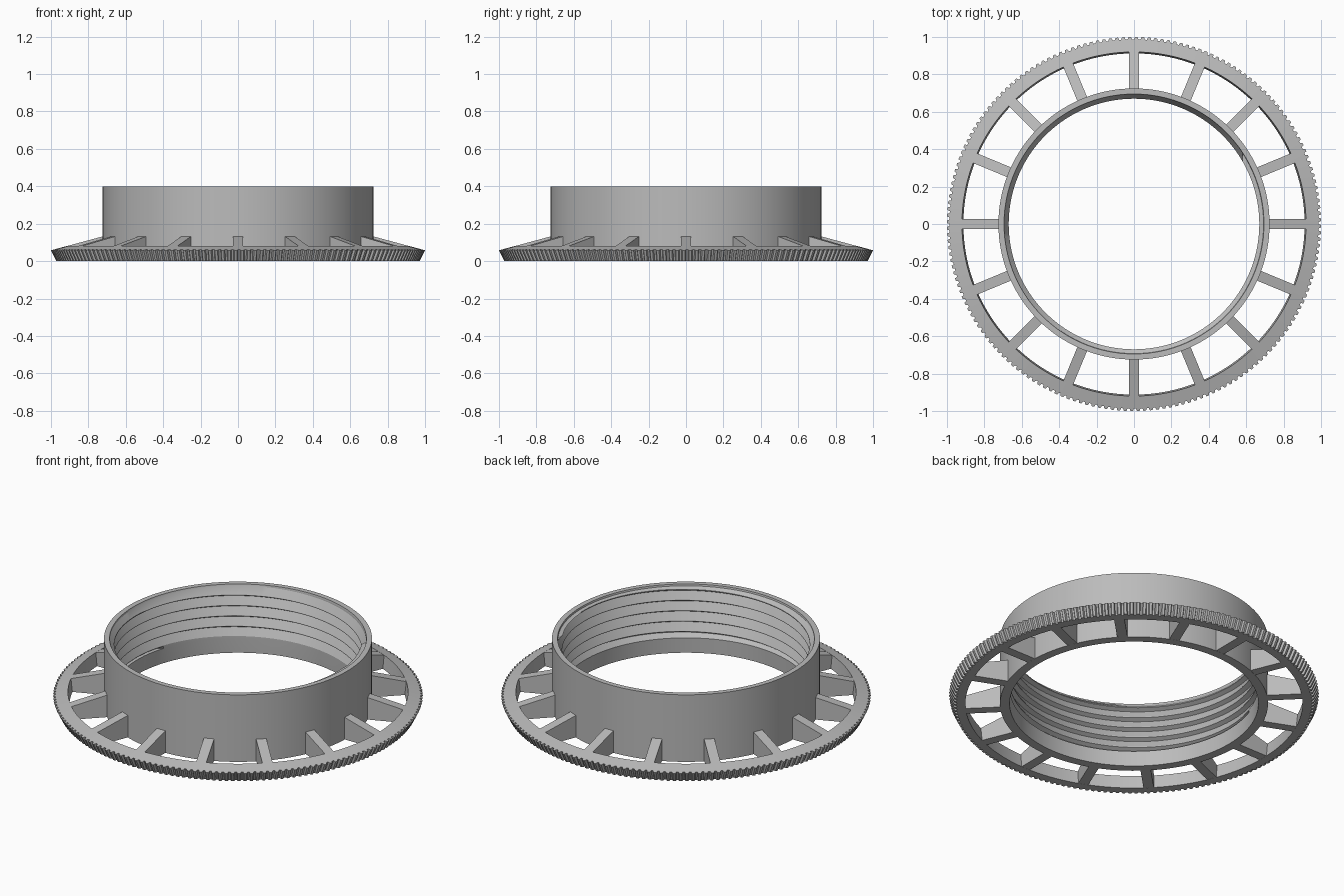
import bpy, bmesh, math

if "Cube" in bpy.data.objects:
    bpy.data.objects.remove(bpy.data.objects["Cube"], do_unlink=True)

TAU = 2 * math.pi
SEGMENTS = 120
TEETH = 180
SPOKES = 16
PITCH = 0.062
THREAD_LOW, THREAD_HIGH = 0.09, 0.39
CREST, ROOT = 0.67, 0.693

grey = bpy.data.materials.new("grey plastic")
grey.use_nodes = True
grey.diffuse_color = (0.5, 0.5, 0.5, 1)
grey.node_tree.nodes["Principled BSDF"].inputs["Base Color"].default_value = (0.5, 0.5, 0.5, 1)


def polar(r, angle, z):
    return (r * math.cos(angle), r * math.sin(angle), z)


def cone_height(r):
    """Height of the sloping top shared by the rim and the spokes."""
    return 0.058 + 0.27 * (1 - r)


def finish(bm, name):
    bmesh.ops.remove_doubles(bm, verts=bm.verts, dist=0.00005)
    bmesh.ops.recalc_face_normals(bm, faces=bm.faces)
    mesh = bpy.data.meshes.new(name)
    bm.to_mesh(mesh)
    bm.free()
    obj = bpy.data.objects.new(name, mesh)
    bpy.context.collection.objects.link(obj)
    mesh.materials.append(grey)
    bpy.ops.object.select_all(action='DESELECT')
    obj.select_set(True)
    bpy.context.view_layer.objects.active = obj
    bpy.ops.object.shade_smooth_by_angle(angle=math.radians(25))
    return obj


def sweep(columns, name):
    """Join closed cross-sections given as (angle, [(r, z), ...]) into a ring."""
    bm = bmesh.new()
    rings = [[bm.verts.new(polar(r, a, z)) for r, z in section] for a, section in columns]
    for here, there in zip(rings, rings[1:]):
        n = len(here)
        for i in range(n):
            j = (i + 1) % n
            quad = [here[i], here[j], there[j], there[i]]
            # Skip quads that collapse where the thread runs out
            if len({tuple(round(c, 5) for c in v.co) for v in quad}) > 2:
                bm.faces.new(quad)
    return finish(bm, name)


# Threaded collar: plain outside, sawtooth helix inside
def thread_point(turn, step, r):
    z = PITCH * (turn + step)
    if z <= THREAD_LOW:
        return (CREST, THREAD_LOW)
    if z >= THREAD_HIGH:
        return (ROOT, THREAD_HIGH)
    return (r, z)


def collar_section(fraction):
    section = [(0.673, 0), (0.725, 0), (0.725, 0.4), (0.695, 0.4)]
    for turn in range(8, -2, -1):
        for step, r in ((0.98, ROOT), (0.28, CREST), (0.2, CREST), (0.0, ROOT)):
            section.append(thread_point(turn + fraction, step, r))
    return section


sweep([(TAU * i / SEGMENTS, collar_section(i / SEGMENTS)) for i in range(SEGMENTS + 1)],
      "threaded_collar")

# Outer rim with fine grip teeth on its flared edge
columns = []
for tooth in range(TEETH):
    for step, depth in ((0.0, 0.013), (0.3, 0.013), (0.45, 0), (0.85, 0)):
        top = 1 - depth
        columns.append((TAU * (tooth + step) / TEETH,
                        [(0.912, 0), (0.972 - depth, 0), (top, cone_height(top)),
                         (0.92, cone_height(0.92))]))
columns.append((TAU, columns[0][1]))
sweep(columns, "toothed_rim")

# Sloping spokes between collar and rim
bm = bmesh.new()
for i in range(SPOKES):
    angle = TAU * i / SPOKES
    c, s = math.cos(angle), math.sin(angle)
    profile = [(0.71, 0.0005), (0.93, 0.0005),
               (0.93, cone_height(0.93) - 0.0005), (0.71, cone_height(0.71) - 0.0005)]
    sides = [[bm.verts.new((r * c - w * s, r * s + w * c, z)) for r, z in profile]
             for w in (-0.028, 0.028)]
    for side in sides:
        bm.faces.new(side)
    for k in range(4):
        n = (k + 1) % 4
        bm.faces.new((sides[0][k], sides[0][n], sides[1][n], sides[1][k]))
finish(bm, "spokes")
